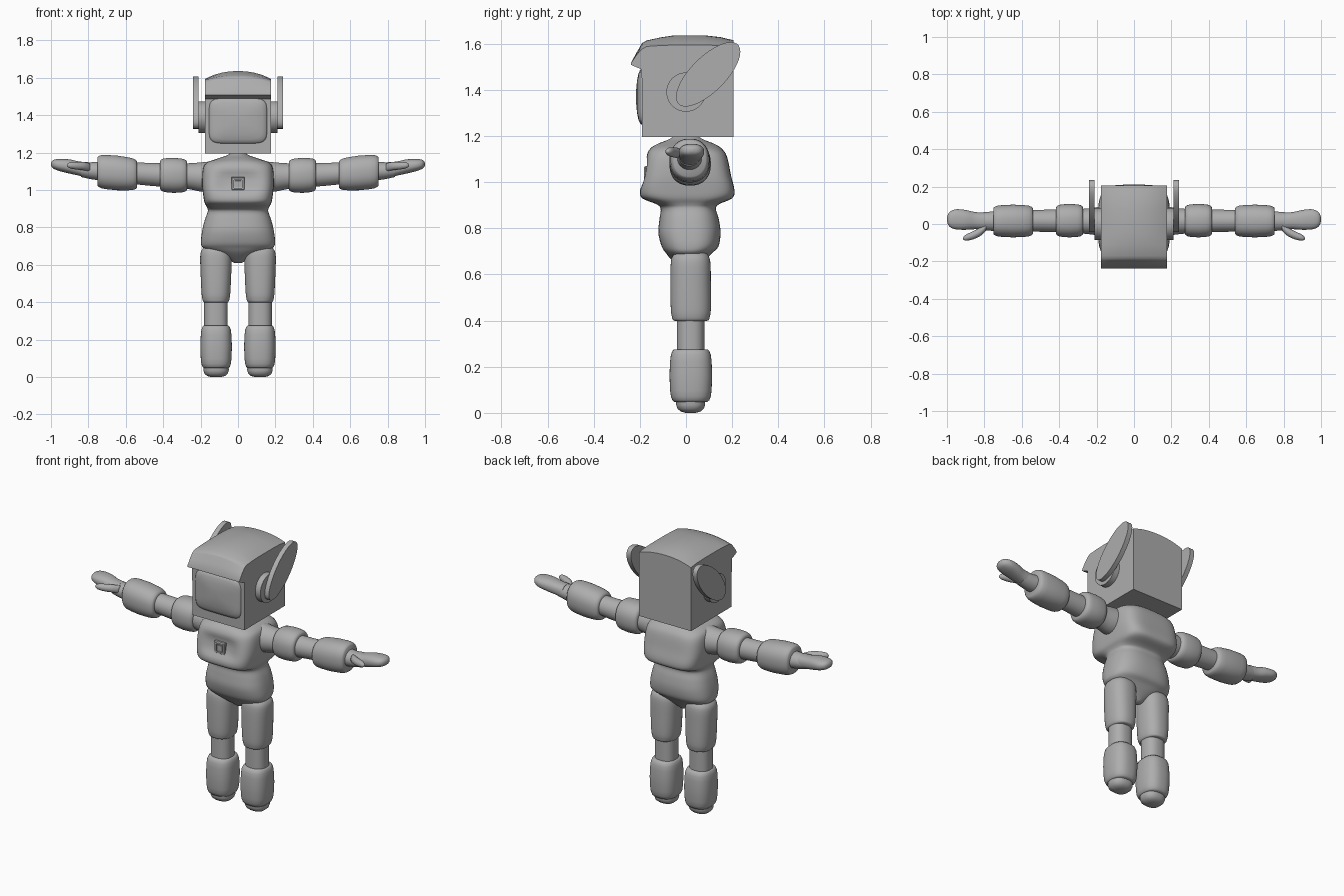
import bpy, bmesh, math
from mathutils import Vector

grey = bpy.data.materials.new("plain grey")
grey.diffuse_color = (0.42, 0.42, 0.42, 1)


def loft(name, rings, angle=40):
    """Skin a list of equal-sized rings and close both ends."""
    bm = bmesh.new()
    vs = [[bm.verts.new(p) for p in r] for r in rings]
    n = len(rings[0])
    for a, b in zip(vs, vs[1:]):
        for i in range(n):
            j = (i + 1) % n
            bm.faces.new((a[i], a[j], b[j], b[i]))
    bm.faces.new(vs[0])
    bm.faces.new(vs[-1])
    bmesh.ops.recalc_face_normals(bm, faces=bm.faces)
    me = bpy.data.meshes.new(name)
    bm.to_mesh(me)
    bm.free()
    me.shade_smooth()
    me.set_sharp_from_angle(angle=math.radians(angle))
    me.materials.append(grey)
    ob = bpy.data.objects.new(name, me)
    bpy.context.collection.objects.link(ob)
    return ob


def ring(axis, t, a, b, ha, hb, p=2, n=40, rot=0):
    """Superellipse across the given axis at position t."""
    out = []
    for i in range(n):
        th = 2 * math.pi * (i + 0.5) / n
        c, s = math.cos(th), math.sin(th)
        u = math.copysign(abs(c) ** (2 / p), c) * ha
        v = math.copysign(abs(s) ** (2 / p), s) * hb
        u, v = (u * math.cos(rot) - v * math.sin(rot) + a,
                u * math.sin(rot) + v * math.cos(rot) + b)
        out.append(Vector({'x': (t, u, v), 'y': (u, t, v), 'z': (u, v, t)}[axis]))
    return out


def curve(secs, steps=4):
    """Catmull-Rom smoothing between cross-sections."""
    out = []
    for i in range(len(secs) - 1):
        p = [secs[max(0, min(len(secs) - 1, i + k))] for k in (-1, 0, 1, 2)]
        for s in range(steps):
            t = s / steps
            out.append(tuple(0.5 * (2 * b + (c - a) * t + (2 * a - 5 * b + 4 * c - d) * t * t
                                    + (3 * b - a - 3 * c + d) * t ** 3)
                             for a, b, c, d in zip(*p)))
    return out + [secs[-1]]


def cuff(name, axis, t0, t1, c0, c1, h0, h1, rim=0.025, p=2.3):
    """Padded sleeve with rounded rims, bulging slightly in the middle."""
    rings = []
    for f, k in ((0, .80), (.03, .88), (.1, .95), (.22, .99), (.5, 1.02),
                 (.78, .99), (.9, .95), (.97, .88), (1, .80)):
        m = [x + (y - x) * f for x, y in zip(c0 + h0, c1 + h1)]
        rings.append(ring(axis, t0 + (t1 - t0) * f, m[0], m[1], m[2] * k, m[3] * k, p))
    return loft(name, rings, 60)


# torso: z, half width, front y, back y, squareness
body = [(1.205, .03, -.045, .045, 2), (1.185, .06, -.075, .075, 2.2), (1.165, .12, -.125, .125, 2.6),
        (1.145, .17, -.155, .155, 3.2), (1.11, .188, -.172, .178, 4), (1.03, .192, -.188, .195, 4.5),
        (.965, .185, -.2, .21, 4.5), (.93, .178, -.19, .2, 4), (.905, .165, -.13, .145, 3.2),
        (.885, .162, -.11, .13, 2.8), (.84, .178, -.115, .142, 2.7), (.78, .192, -.12, .15, 2.7),
        (.72, .198, -.105, .14, 2.7), (.69, .185, -.085, .11, 2.5), (.66, .12, -.06, .085, 2.2),
        (.61, .02, 0, .04, 2)]
torso = loft("torso", [ring('z', z, 0, (f + b) / 2, hx, (b - f) / 2, p, 56)
                       for z, hx, f, b, p in curve(body)], 60)
for v in torso.data.vertices:      # shallow hollow in the chest
    if v.co.y < 0:
        v.co.y += .02 * math.exp(-(v.co.x / .11) ** 4 - ((v.co.z - 1.04) / .055) ** 4)

# chest button: square frame with a sunken centre
def square(y, h):
    return [Vector((x * h, y, 1.033 + z * h)) for x, z in ((-1, -1), (1, -1), (1, 1), (-1, 1))]
loft("chest_button", [square(y, h) for y, h in
                      ((-.13, .036), (-.176, .036), (-.182, .031), (-.182, .022),
                       (-.172, .021), (-.172, .017), (-.179, .016))], 20)


# helmet: sections along y of a box with an arched top
def arch(y, bottom, side, top, w=.177):
    pts = [Vector((-w, y, bottom)), Vector((w, y, bottom))]
    for i in range(17):
        x = 1 - i / 8
        pts.append(Vector((x * w, y, side + (top - side) * (1 - abs(x) ** 2.2))))
    return pts
helmet = [(-.238, 1.508, 1.516, 1.518), (-.215, 1.498, 1.55, 1.56), (-.192, 1.488, 1.575, 1.6),
          (-.19, 1.195, 1.577, 1.603), (-.17, 1.195, 1.588, 1.614), (-.11, 1.195, 1.592, 1.627),
          (-.05, 1.195, 1.594, 1.636), (.08, 1.195, 1.594, 1.636), (.15, 1.195, 1.592, 1.628),
          (.205, 1.195, 1.585, 1.615)]
loft("helmet", [arch(*s) for s in helmet], 40)

# bulging visor
loft("visor", [ring('y', y, 0, 1.37, hx, hz, p) for y, hx, hz, p in
               ((-.17, .156, .122, 6), (-.192, .155, .121, 6), (-.199, .149, .116, 5.5),
                (-.206, .13, .1, 5), (-.212, .095, .072, 4), (-.216, .04, .03, 3))], 60)

for s, side in ((1, "left"), (-1, "right")):
    # ear hub and tilted oval fin
    loft(side + "_ear_hub", [ring('x', s * x, 0, 1.39, .085, .085) for x in (.16, .212)])
    loft(side + "_ear_fin", [ring('x', s * x, .096, 1.467, .182, .076, rot=math.pi / 4)
                             for x in (.21, .24)])

    # arm core, from shoulder to wrist: x, y centre, z centre, half y, half z
    arm = [(.13, .015, 1.07, .085, .085), (.2, .015, 1.07, .075, .078), (.28, .015, 1.075, .066, .068),
           (.45, .017, 1.083, .06, .062), (.56, .017, 1.09, .058, .058), (.7, .016, 1.1, .056, .052),
           (.78, .015, 1.103, .05, .046), (.84, .015, 1.108, .045, .038)]
    loft(side + "_arm", [ring('x', s * x, *r) for x, *r in curve(arm)], 60)
    cuff(side + "_upper_sleeve", 'x', s * .272, s * .417, (.018, 1.077), (.018, 1.08),
         (.088, .092), (.088, .092))
    cuff(side + "_lower_sleeve", 'x', s * .54, s * .752, (.016, 1.083), (.016, 1.1),
         (.086, .088), (.086, .094))

    # mitten hand and thumb
    hand = [(.8, .015, 1.107, .046, .042), (.85, .018, 1.115, .046, .038), (.9, .022, 1.126, .053, .038),
            (.95, .025, 1.133, .054, .033), (.98, .025, 1.137, .044, .026),
            (.994, .025, 1.138, .028, .017), (1.0, .025, 1.138, .008, .006)]
    loft(side + "_hand", [ring('x', s * x, *r, 2.3) for x, *r in curve(hand)], 60)
    thumb = [(.79, -.015, 1.12, .02, .022), (.82, -.04, 1.127, .023, .022), (.86, -.06, 1.13, .022, .021),
             (.895, -.072, 1.132, .017, .017), (.91, -.076, 1.132, .009, .009),
             (.915, -.077, 1.132, .002, .002)]
    loft(side + "_thumb", [ring('x', s * x, *r, n=24) for x, *r in curve(thumb)], 60)

    # thigh: z, x centre, y centre, half x, half y
    thigh = [(.70, .118, .02, .05, .055), (.685, .118, .02, .072, .075), (.65, .118, .02, .084, .086),
             (.55, .118, .02, .082, .088), (.45, .118, .021, .077, .087), (.415, .118, .021, .072, .082),
             (.402, .118, .021, .066, .077), (.398, .118, .021, .06, .065)]
    loft(side + "_thigh", [ring('z', z, s * x, y, hx, hy, 2.4)
                           for z, x, y, hx, hy in curve(thigh)], 60)
    # shin, boot and rounded sole
    loft(side + "_shin", [ring('z', z, s * .118, .02, .063, .06, 2.4) for z in (.43, .24)])
    cuff(side + "_boot", 'z', .275, .048, (s * .117, .021), (s * .117, .021),
         (.083, .091), (.083, .091), p=2.6)
    sole = [(.07, .067, .062), (.035, .068, .063), (.018, .062, .057), (.006, .048, .043), (0, .025, .022)]
    loft(side + "_sole", [ring('z', z, s * .117, .02, hx, hy, 2.4) for z, hx, hy in sole], 60)
